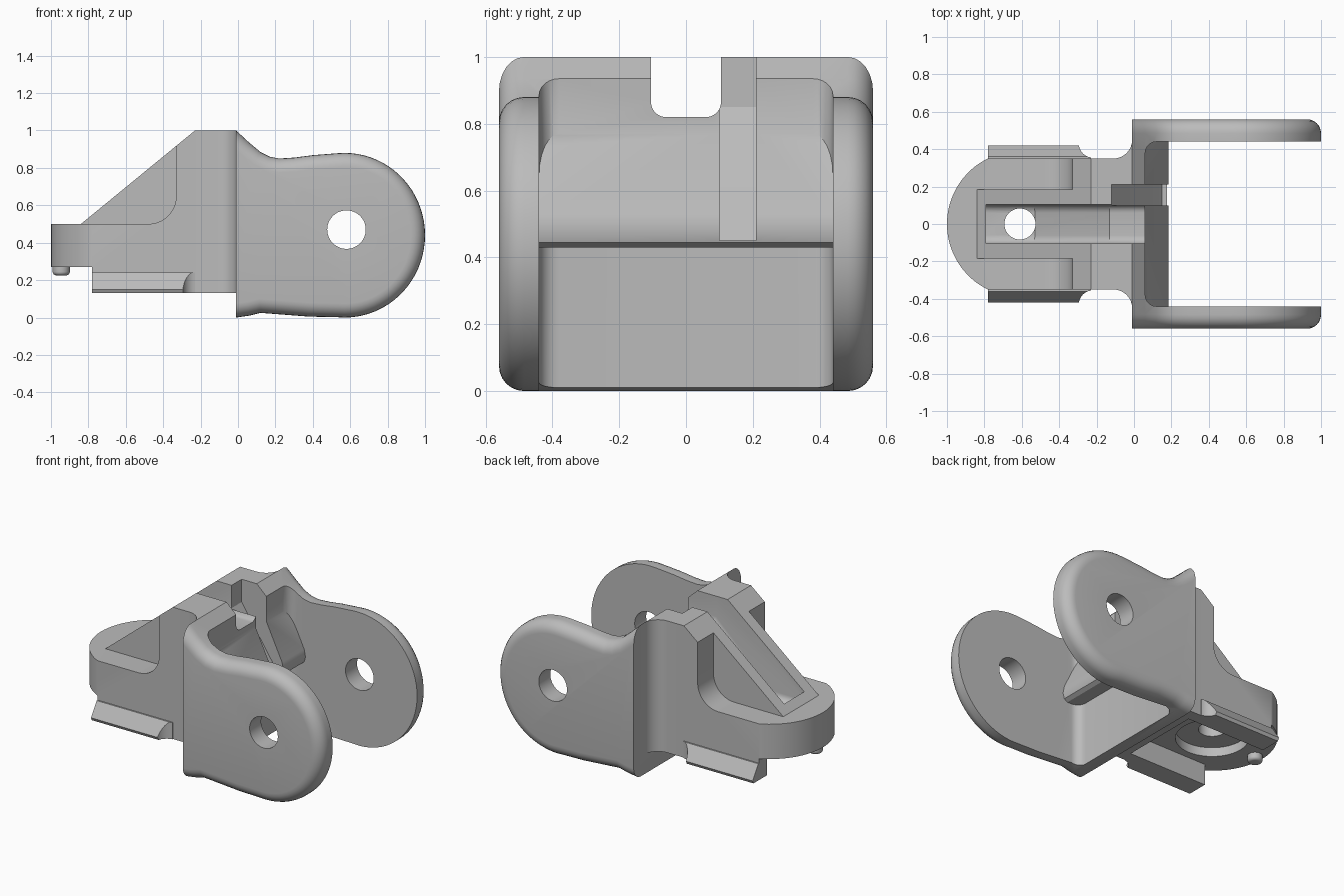
import bpy, bmesh, math

cube = bpy.data.objects.get("Cube")
if cube:
    bpy.data.objects.remove(cube, do_unlink=True)

grey = bpy.data.materials.new("cast_grey")
grey.use_nodes = True
grey.diffuse_color = (0.5, 0.5, 0.5, 1)
grey.node_tree.nodes["Principled BSDF"].inputs["Base Color"].default_value = (0.5, 0.5, 0.5, 1)


def prism(name, pts, axis, lo, hi, round_if=None, radius=0.05):
    """Extrude a 2D outline along an axis; round the edges picked by round_if(a, b)."""
    place = {"x": lambda p, t: (t, p[0], p[1]),
             "y": lambda p, t: (p[0], t, p[1]),
             "z": lambda p, t: (p[0], p[1], t)}[axis]
    bm = bmesh.new()
    ends = [[bm.verts.new(place(p, t)) for p in pts] for t in (lo, hi)]
    for ring in ends:
        bm.faces.new(ring)
    n = len(pts)
    for i in range(n):
        j = (i + 1) % n
        bm.faces.new((ends[0][i], ends[0][j], ends[1][j], ends[1][i]))
    bmesh.ops.recalc_face_normals(bm, faces=bm.faces)
    if round_if:
        edges = [e for e in bm.edges if round_if(e.verts[0].co, e.verts[1].co)]
        bmesh.ops.bevel(bm, geom=edges, offset=radius, segments=6, profile=0.5,
                        affect="EDGES", clamp_overlap=False)
    mesh = bpy.data.meshes.new(name)
    bm.to_mesh(mesh)
    bm.free()
    mesh.materials.append(grey)
    ob = bpy.data.objects.new(name, mesh)
    bpy.context.collection.objects.link(ob)
    return ob


def arc(cx, cy, rx, ry, start, end, n):
    angles = [math.radians(start + (end - start) * i / n) for i in range(n + 1)]
    return [(cx + rx * math.cos(a), cy + ry * math.sin(a)) for a in angles]


def circle(cx, cy, r):
    return arc(cx, cy, r, r, 0, 360, 48)[:-1]


def combine(target, other, operation):
    mod = target.modifiers.new(operation.lower(), "BOOLEAN")
    mod.operation = operation
    mod.solver = "EXACT"
    mod.object = other
    bpy.context.view_layer.objects.active = target
    bpy.ops.object.modifier_apply(modifier=mod.name)
    bpy.data.objects.remove(other, do_unlink=True)


# Yoke: cross wall with two rounded ears
BACK, HALF = -0.01, 0.56
ear = [(BACK, 0), (0.06, 0.01), (0.12, 0.025), (0.25, 0.015), (0.38, 0.005)]
ear += arc(0.57, 0.44, 0.43, 0.44, -95, 95, 40)
ear += [(0.4, 0.868), (0.3, 0.855), (0.22, 0.85), (0.17, 0.86), (0.12, 0.885), (0.06, 0.935), (BACK, 1)]
yoke = prism("hinge_bracket", ear, "y", -HALF, HALF,
             lambda a, b: abs(a.y - b.y) < 0.01 and max(a.x, b.x) > 0, 0.075)
gap = prism("ear_gap", [(0.06, -0.44), (1.2, -0.44), (1.2, 0.44), (0.06, 0.44)], "z", -1, 2,
            lambda a, b: max(a.x, b.x) < 0.1 and abs(a.z - b.z) > 1, 0.06)
combine(yoke, gap, "DIFFERENCE")
combine(yoke, prism("pin_holes", circle(0.58, 0.47, 0.103), "y", -1, 1), "DIFFERENCE")

# Cross bar between the ears
bar = [(0, 0.43), (0.15, 0.43), (0.175, 0.445), (0.185, 0.48), (0.175, 0.53), (0.06, 0.77), (0, 0.77)]
combine(yoke, prism("cross_bar", bar, "y", -0.47, 0.47), "UNION")

# Body: rounded tongue in plan, stepped in side view
half = arc(-0.11, 0.45, 0.1, 0.1, 0, -90, 8)
nose = arc(-0.61, 0, 0.39, 0.39, 116, 244, 32)
plan = [(0.03, 0.45)] + half + nose + [(x, -y) for x, y in reversed(half)] + [(0.03, -0.45)]
body = prism("body", plan, "z", 0, 1.1)
side = [(-1.1, 0.27), (-0.78, 0.27), (-0.78, 0.13), (0.1, 0.13), (0.1, 0.8), (0.03, 0.93),
        (BACK, 1), (-0.23, 1), (-0.33, 0.918)]
side += arc(-0.48, 0.65, 0.15, 0.15, 0, -90, 10) + [(-1.1, 0.5)]
combine(body, prism("body_side", side, "y", -1, 1), "INTERSECT")

# Sloping central rib
rib = [(-0.84, 0.4), (-0.84, 0.5), (-0.23, 1), (-0.1, 1), (-0.1, 0.4)]
combine(body, prism("rib", rib, "y", -0.185, 0.185), "UNION")

# Underside channel and round recess
channel = [(-1.1, -0.27), (-0.2, -0.27), (-0.2, 0.27), (-1.1, 0.27)]
combine(body, prism("channel", channel, "z", 0, 0.27), "DIFFERENCE")
combine(body, prism("recess", circle(-0.61, 0, 0.22), "z", 0.1, 0.33), "DIFFERENCE")

# Side rails with sloping tops
for s in (1, -1):
    rail = [(0.3 * s, 0.13), (0.41 * s, 0.13), (0.42 * s, 0.15), (0.36 * s, 0.24), (0.3 * s, 0.24)]
    strip = prism("rail", rail, "x", -0.78, -0.23)
    combine(strip, prism("rail_end", circle(-0.22, 0.43 * s, 0.075), "z", 0, 1), "DIFFERENCE")
    combine(body, strip, "UNION")

# Locating nub under the nose
nub = prism("nub", circle(-0.945, 0, 0.046), "z", 0.225, 0.3,
            lambda a, b: max(a.z, b.z) < 0.23, 0.02)
combine(body, nub, "UNION")
combine(yoke, body, "UNION")

# Top slot, bolt hole and offset groove
slot = [(-0.79, 1.2), (-0.79, 0.44), (-0.53, 0.44), (-0.13, 0.82), (0.3, 0.82), (0.3, 1.2)]
cut = prism("slot", slot, "y", -0.105, 0.105,
            lambda a, b: abs(a.y - b.y) < 0.01 and max(a.z, b.z) < 0.9, 0.045)
combine(yoke, cut, "DIFFERENCE")
combine(yoke, prism("bolt_hole", circle(-0.61, 0, 0.083), "z", 0, 1), "DIFFERENCE")
groove = [(-0.12, 1.2), (-0.12, 0.85), (0.1, 0.52), (0.15, 0.45), (0.3, 0.45), (0.3, 1.2)]
combine(yoke, prism("groove", groove, "y", 0.1, 0.21), "DIFFERENCE")

# Smooth the rounded surfaces, keep the edges crisp
bpy.ops.object.select_all(action="DESELECT")
yoke.select_set(True)
bpy.context.view_layer.objects.active = yoke
bpy.ops.object.shade_smooth_by_angle(angle=math.radians(30))
